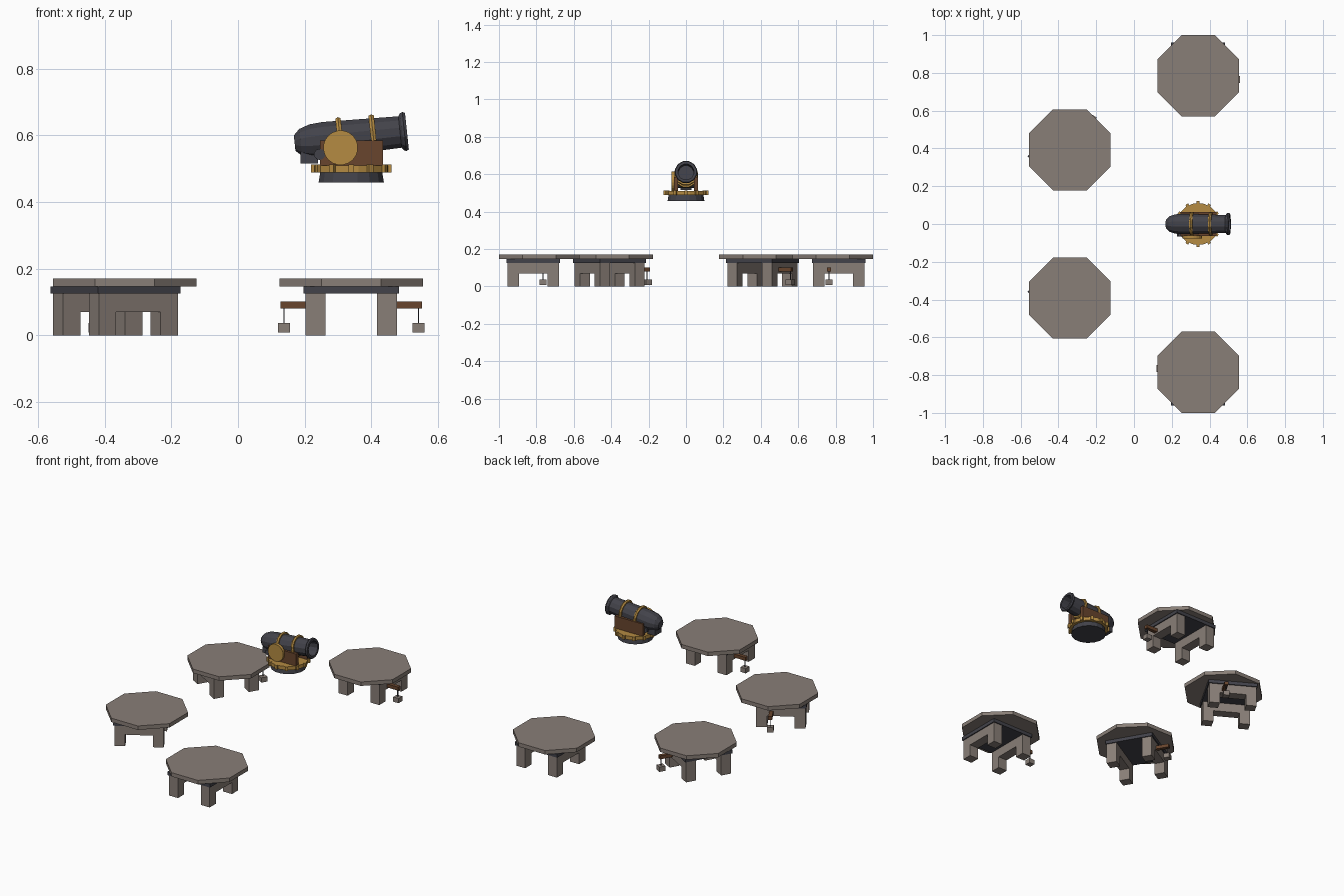
import bpy, bmesh, math
from mathutils import Matrix, Vector

if "Cube" in bpy.data.objects:
    bpy.data.objects.remove(bpy.data.objects["Cube"])

def mat(name, rgb):
    m = bpy.data.materials.new(name)
    m.diffuse_color = (*rgb, 1)
    m.use_nodes = True
    m.node_tree.nodes["Principled BSDF"].inputs["Base Color"].default_value = m.diffuse_color
    return m

STONE = mat("stone", (0.25, 0.21, 0.185))
IRON = mat("iron", (0.055, 0.055, 0.068))
BRASS = mat("brass", (0.46, 0.26, 0.055))
WOOD = mat("wood", (0.14, 0.06, 0.027))

def finish(bm, name, m, matrix=Matrix()):
    bmesh.ops.recalc_face_normals(bm, faces=bm.faces)
    me = bpy.data.meshes.new(name)
    bm.to_mesh(me)
    bm.free()
    me.materials.append(m)
    ob = bpy.data.objects.new(name, me)
    ob.matrix_world = matrix
    bpy.context.collection.objects.link(ob)
    return ob

def box(name, x, y, z, m, matrix=Matrix()):
    bm = bmesh.new()
    size = [b - a for a, b in (x, y, z)]
    mid = [(a + b) / 2 for a, b in (x, y, z)]
    bmesh.ops.create_cube(bm, size=1, matrix=Matrix.Translation(mid) @ Matrix.Diagonal((*size, 1)))
    return finish(bm, name, m, matrix)

def lathe(name, profile, sides, m, matrix=Matrix(), closed=False):
    """Revolve (radius, height) points about local z."""
    bm = bmesh.new()
    rings = []
    for r, h in profile:
        rings.append([bm.verts.new((r * math.cos(a), r * math.sin(a), h))
                      for a in ((i + 0.5) * math.tau / sides for i in range(sides))])
    pairs = list(zip(rings, rings[1:]))
    if closed:
        pairs.append((rings[-1], rings[0]))
    for lo, hi in pairs:
        for i in range(sides):
            j = (i + 1) % sides
            bm.faces.new((lo[i], lo[j], hi[j], hi[i]))
    if not closed:
        bm.faces.new(rings[0])
        bm.faces.new(rings[-1])
    return finish(bm, name, m, matrix)

# Four platforms on a hexagon around the cannon; local +x points outward
CX = 0.34
for n, deg in enumerate((90, 150, 210, 270), 1):
    a = math.radians(deg)
    c = Vector((CX + 0.785 * math.cos(a), 0.785 * math.sin(a), 0))
    T = Matrix.Translation(c)
    lathe(f"platform_top_{n}", [(0.2327, 0.146), (0.2327, 0.17)], 8, STONE, T)
    # frame sits slightly outward of the top
    F = Matrix.Translation(c) @ Matrix.Rotation(a, 4, 'Z') @ Matrix.Translation((0.032, 0, 0))
    box(f"platform_plate_{n}", (-0.143, 0.143), (-0.143, 0.143), (0.125, 0.146), IRON, F)
    for s in (-1, 1):
        yr = sorted((s * 0.077, s * 0.137))
        box(f"side_beam_{n}", (-0.077, 0.077), yr, (0.07, 0.125), STONE, F)
        for q in (-1, 1):
            box(f"leg_{n}", sorted((q * 0.077, q * 0.137)), yr, (0, 0.125), STONE, F)
    # side arm with hanging weight
    r = -0.052
    box(f"arm_{n}", (r - 0.011, r + 0.011), (-0.213, -0.135), (0.08, 0.101), WOOD, F)
    box(f"rope_{n}", (r - 0.002, r + 0.002), (-0.204, -0.2), (0.036, 0.082), IRON, F)
    box(f"weight_{n}", (r - 0.018, r + 0.018), (-0.22, -0.184), (0.008, 0.037), STONE, F)

# Turntable
C = Matrix.Translation((CX, 0, 0))
lathe("turntable_base", [(0.1, 0.458), (0.095, 0.488)], 16, IRON, C)
lathe("turntable_ring", [(0.112, 0.488), (0.112, 0.51)], 16, BRASS, C)
for i in range(12):
    box("ring_tooth", (0.105, 0.121), (-0.008, 0.008), (0.488, 0.512), BRASS,
        C @ Matrix.Rotation(i * math.tau / 12, 4, 'Z'))

# Carriage
for s in (-1, 1):
    box("carriage_cheek", (0.246, 0.436), sorted((s * 0.042, s * 0.064)), (0.51, 0.584), WOOD)
side = Matrix.Rotation(math.pi / 2, 4, 'X')
lathe("side_wheel", [(0.052, 0.06), (0.052, 0.078)], 20, BRASS,
      Matrix.Translation((0.308, 0, 0.563)) @ side)
box("breech_block", (0.187, 0.24), (-0.03, 0.03), (0.515, 0.55), IRON)
lathe("breech_pin", [(0.017, -0.05), (0.017, 0.066)], 10, IRON,
      Matrix.Translation((0.245, 0, 0.543)) @ side)

# Barrel, tilted up six degrees; local z runs along the bore
B = Matrix.Translation((0.17, 0, 0.577)) @ Matrix.Rotation(math.radians(84), 4, 'Y')
lathe("barrel", [(0.024, 0), (0.042, 0.018), (0.053, 0.05), (0.056, 0.09), (0.049, 0.318),
                 (0.058, 0.324), (0.061, 0.331), (0.057, 0.339), (0.043, 0.339),
                 (0.041, 0.28)], 12, IRON, B)
for h, r in ((0.137, 0.052), (0.237, 0.05)):
    lathe("barrel_band", [(r, h - 0.008), (r + 0.01, h - 0.008), (r + 0.014, h),
                          (r + 0.01, h + 0.008), (r, h + 0.008)], 12, BRASS, B, closed=True)
